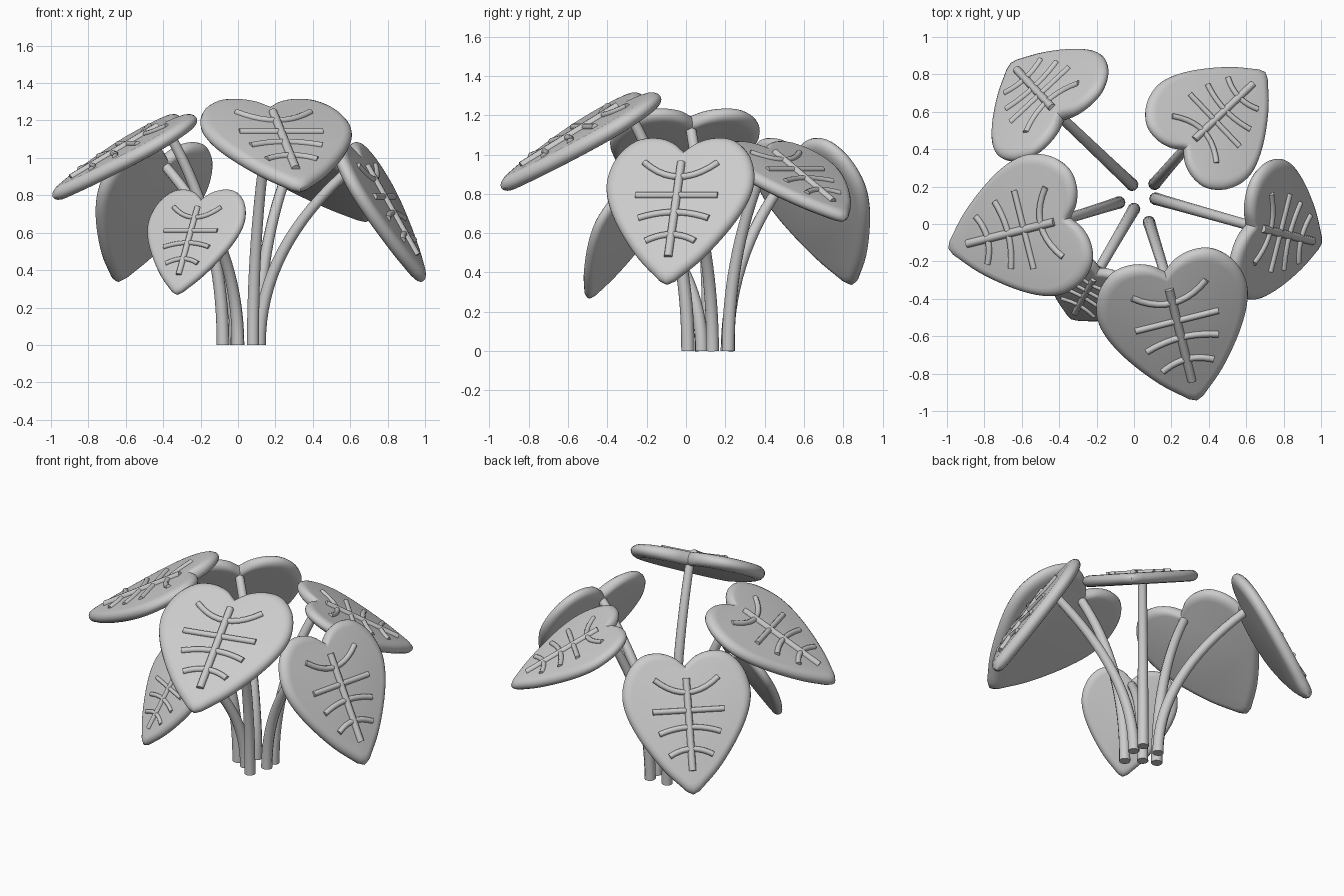
import bpy, bmesh, math
from mathutils import Matrix, Vector

cube = bpy.data.objects.get("Cube")
if cube:
    bpy.data.objects.remove(cube, do_unlink=True)

grey = bpy.data.materials.new("plain_grey")
grey.use_nodes = True
grey.diffuse_color = (0.6, 0.6, 0.6, 1)
grey.node_tree.nodes["Principled BSDF"].inputs["Base Color"].default_value = (0.6, 0.6, 0.6, 1)

THICK = 0.05   # half thickness of a leaf of length 1
HALF = [(0, 0), (0.09, -0.075), (0.21, -0.11), (0.34, -0.085), (0.45, 0.03),
        (0.5, 0.2), (0.475, 0.37), (0.38, 0.57), (0.22, 0.8), (0.05, 0.975)]


def finish(obj):
    obj.data.materials.clear()
    obj.data.materials.append(grey)
    bpy.ops.object.select_all(action='DESELECT')
    obj.select_set(True)
    bpy.context.view_layer.objects.active = obj
    bpy.ops.object.shade_smooth_by_angle(angle=math.radians(50))


def catmull(pts, steps):
    """Smooth curve through the points."""
    pts = [Vector(p) for p in pts]
    ext = [2 * pts[0] - pts[1]] + pts + [2 * pts[-1] - pts[-2]]
    out = []
    for a, b, c, d in zip(ext, ext[1:], ext[2:], ext[3:]):
        for i in range(steps):
            t = i / steps
            out.append(b + (c - a) * t / 2 + (2 * a - 5 * b + 4 * c - d) * t * t / 2
                       + (3 * b - a - 3 * c + d) * t ** 3 / 2)
    return out + [pts[-1]]


def tube(name, points, r0, r1, matrix=None):
    """Round capped tube along the points, tapering from r0 to r1."""
    cu = bpy.data.curves.new(name, 'CURVE')
    cu.dimensions = '3D'
    cu.bevel_depth = 1
    cu.bevel_resolution = 3
    cu.use_fill_caps = True
    sp = cu.splines.new('POLY')
    sp.points.add(len(points) - 1)
    for i, p in enumerate(points):
        sp.points[i].co = (*p, 1)
        sp.points[i].radius = r0 + (r1 - r0) * i / (len(points) - 1)
    obj = bpy.data.objects.new(name, cu)
    bpy.context.collection.objects.link(obj)
    if matrix:
        obj.matrix_world = matrix
    bpy.ops.object.select_all(action='DESELECT')
    obj.select_set(True)
    bpy.context.view_layer.objects.active = obj
    bpy.ops.object.convert(target='MESH')
    finish(bpy.context.object)


def heart_blade(name, matrix):
    """Heart-shaped pad with a rounded rim, lofted from scaled outlines."""
    side = catmull(HALF, 4)
    outline = side + [Vector((0, 1))] + [Vector((-p.x, p.y)) for p in reversed(side[1:])]
    centre = Vector((0, 0.38))
    bm = bmesh.new()
    rings = []
    for k in range(9):
        a = math.radians(-90 + 180 * k / 8)
        s = 1 - 0.13 * (1 - math.cos(a))
        rings.append([bm.verts.new((*(centre + (p - centre) * s), THICK * math.sin(a)))
                      for p in outline])
    n = len(outline)
    for lo, hi in zip(rings, rings[1:]):
        for i in range(n):
            j = (i + 1) % n
            bm.faces.new((lo[i], lo[j], hi[j], hi[i]))
    bm.faces.new(rings[0])
    bm.faces.new(rings[-1])
    bmesh.ops.recalc_face_normals(bm, faces=bm.faces)
    me = bpy.data.meshes.new(name)
    bm.to_mesh(me)
    bm.free()
    obj = bpy.data.objects.new(name, me)
    bpy.context.collection.objects.link(obj)
    obj.matrix_world = matrix
    finish(obj)


# Cross veins: position along the leaf, half width, bow of the ends
VEINS = [(0.21, 0.25, -0.11), (0.35, 0.28, 0), (0.48, 0.24, 0.045), (0.65, 0.17, 0.05)]

# name, tip of leaf, heading, pitch, length, foot of stem
LEAVES = [
    ("front", (0.335, -0.94, 0.83), -76, 31, 0.82, (0.08, 0.01)),
    ("left", (0.99, -0.1, 0.34), -14, 60, 0.77, (0.115, 0.135)),
    ("right", (-0.99, -0.13, 0.79), 194, 30, 0.77, (-0.08, 0.115)),
    ("back_right", (-0.65, 0.85, 0.34), 133, 60, 0.77, (-0.01, 0.21)),
    ("back_left", (0.7, 0.81, 0.67), 43.5, 30, 0.69, (0.11, 0.215)),
    ("small_front", (-0.33, -0.5, 0.27), 241, 60, 0.58, (0, 0.08)),
]

for name, tip, heading, pitch, length, foot in LEAVES:
    az, p = math.radians(heading), math.radians(pitch)
    along = Vector((math.cos(az) * math.cos(p), math.sin(az) * math.cos(p), -math.sin(p)))
    normal = Vector((math.cos(az) * math.sin(p), math.sin(az) * math.sin(p), math.cos(p)))
    across = along.cross(normal)
    origin = Vector(tip) - along * length
    basis = Matrix((across, along, normal)).transposed().to_4x4()
    matrix = Matrix.Translation(origin) @ basis @ Matrix.Scale(length, 4)

    # Blade with midrib and cross veins
    heart_blade(name + "_leaf", matrix)
    tube(name + "_midrib", [(0, 0.1, THICK), (0, 0.82, THICK)], 0.028, 0.028, matrix)
    for i, (v, w, bow) in enumerate(VEINS):
        path = [(w * t / 5, v + bow * (t / 5) ** 2, THICK) for t in range(-5, 6)]
        tube(f"{name}_vein_{i + 1}", path, 0.022, 0.022, matrix)

    # Stem rising straight, then leaning out to the notch
    start = Vector((*foot, 0))
    end = matrix @ Vector((0, 0.06, -0.04))
    bend = Vector((*foot, end.z * 0.55))
    path = [start * (1 - t) ** 2 + bend * 2 * t * (1 - t) + end * t * t
            for t in (i / 16 for i in range(17))]
    tube(name + "_stem", path, 0.034, 0.027)
